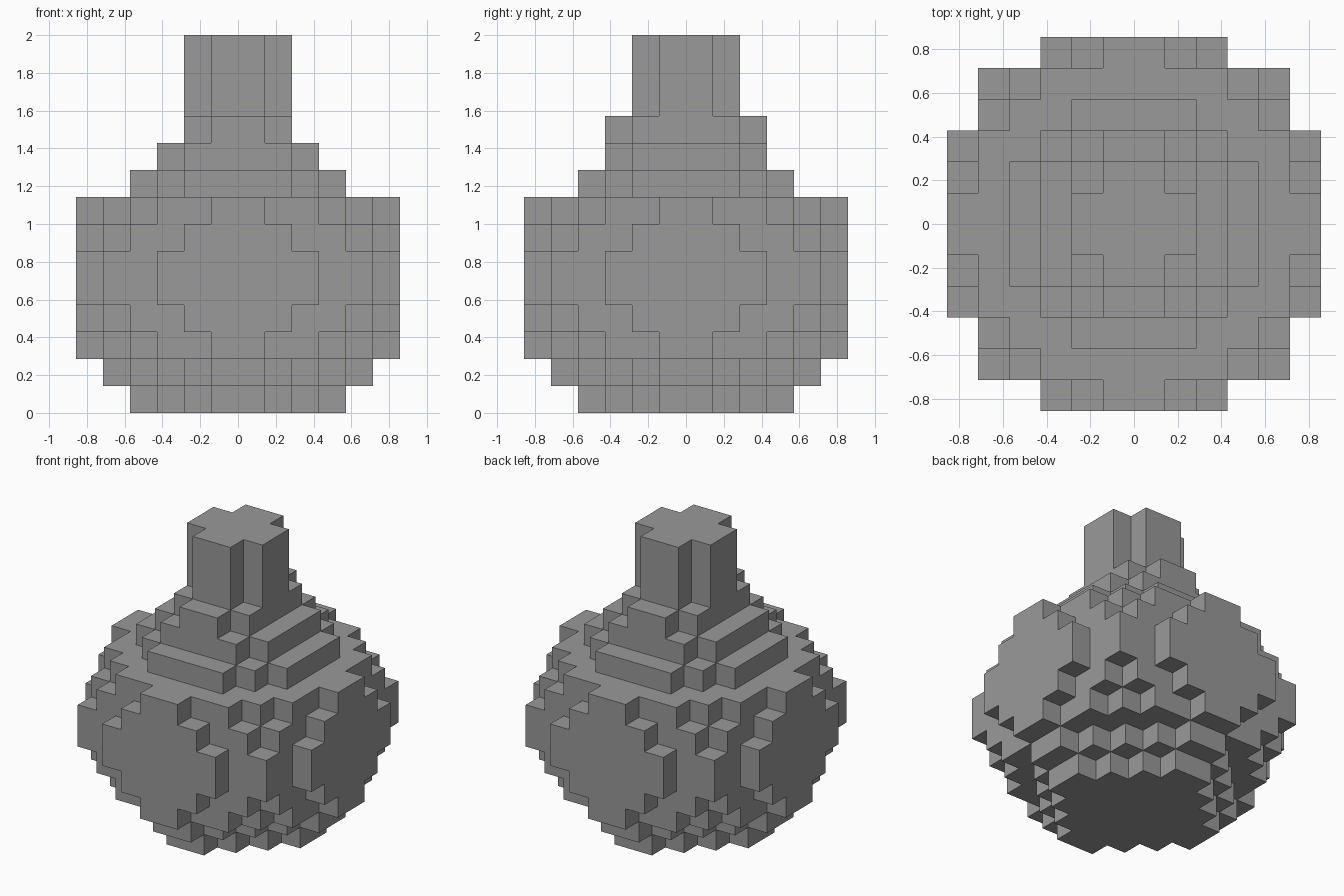
import bpy, bmesh, math
from mathutils import Vector

if "Cube" in bpy.data.objects:
    bpy.data.objects.remove(bpy.data.objects["Cube"])

V = 1 / 7  # edge of one cube

# Stepped layers from the ground up: half-width in x for each row going out in y
BELLY = [6, 6, 6, 5, 5, 3]
INNER = [6, 6, 5, 5, 4, 2]
OUTER = [6, 5, 5, 4, 3, 1]
LAYERS = [
    [4, 3, 2, 1], [5, 4, 3, 2, 1],
    OUTER, INNER, BELLY, BELLY, INNER, OUTER,
    [4, 4, 3, 2], [3, 3, 2], [2, 2, 1],
    [2, 1], [2, 1], [2, 1],
]
LAYERS[10] = [2, 2, 1]      # collar, longer from front to back

glass = bpy.data.materials.new("plain grey")
glass.diffuse_color = (0.32, 0.32, 0.32, 1)
glass.use_nodes = True
glass.node_tree.nodes["Principled BSDF"].inputs["Base Color"].default_value = glass.diffuse_color


def filled(x, y, z):
    """True where a cube is present (mirrored in x and y)."""
    if not 0 <= z < len(LAYERS):
        return False
    col = x if x >= 0 else -1 - x
    row = y if y >= 0 else -1 - y
    if z == 10 and row < 2:
        return col < 2
    return row < len(LAYERS[z]) and col < LAYERS[z][row]


def build_part(name, z_from, z_to):
    """Outer skin of the cubes in a range of layers."""
    bm = bmesh.new()
    for z in range(z_from, z_to):
        for x in range(-6, 6):
            for y in range(-6, 6):
                if not filled(x, y, z):
                    continue
                mid = Vector((x + .5, y + .5, z + .5))
                for axis in range(3):
                    for sign in (-1, 1):
                        n = Vector((0, 0, 0))
                        n[axis] = sign
                        if filled(x + int(n.x), y + int(n.y), z + int(n.z)):
                            continue
                        u = Vector((0, 0, 0))
                        u[(axis + 1) % 3] = .5
                        w = n.cross(u)
                        c = mid + n * .5
                        quad = (c - u - w, c + u - w, c + u + w, c - u + w)
                        bm.faces.new([bm.verts.new(p * V) for p in quad])
    bmesh.ops.remove_doubles(bm, verts=bm.verts, dist=V * .01)
    # merge coplanar squares into clean flat faces
    bmesh.ops.dissolve_limit(bm, angle_limit=math.radians(1),
                             verts=bm.verts, edges=bm.edges)
    mesh = bpy.data.meshes.new(name)
    bm.to_mesh(mesh)
    bm.free()
    mesh.materials.append(glass)
    obj = bpy.data.objects.new(name, mesh)
    bpy.context.collection.objects.link(obj)


build_part("round_body", 0, 8)
build_part("stepped_shoulder", 8, 11)
build_part("neck", 11, 14)
